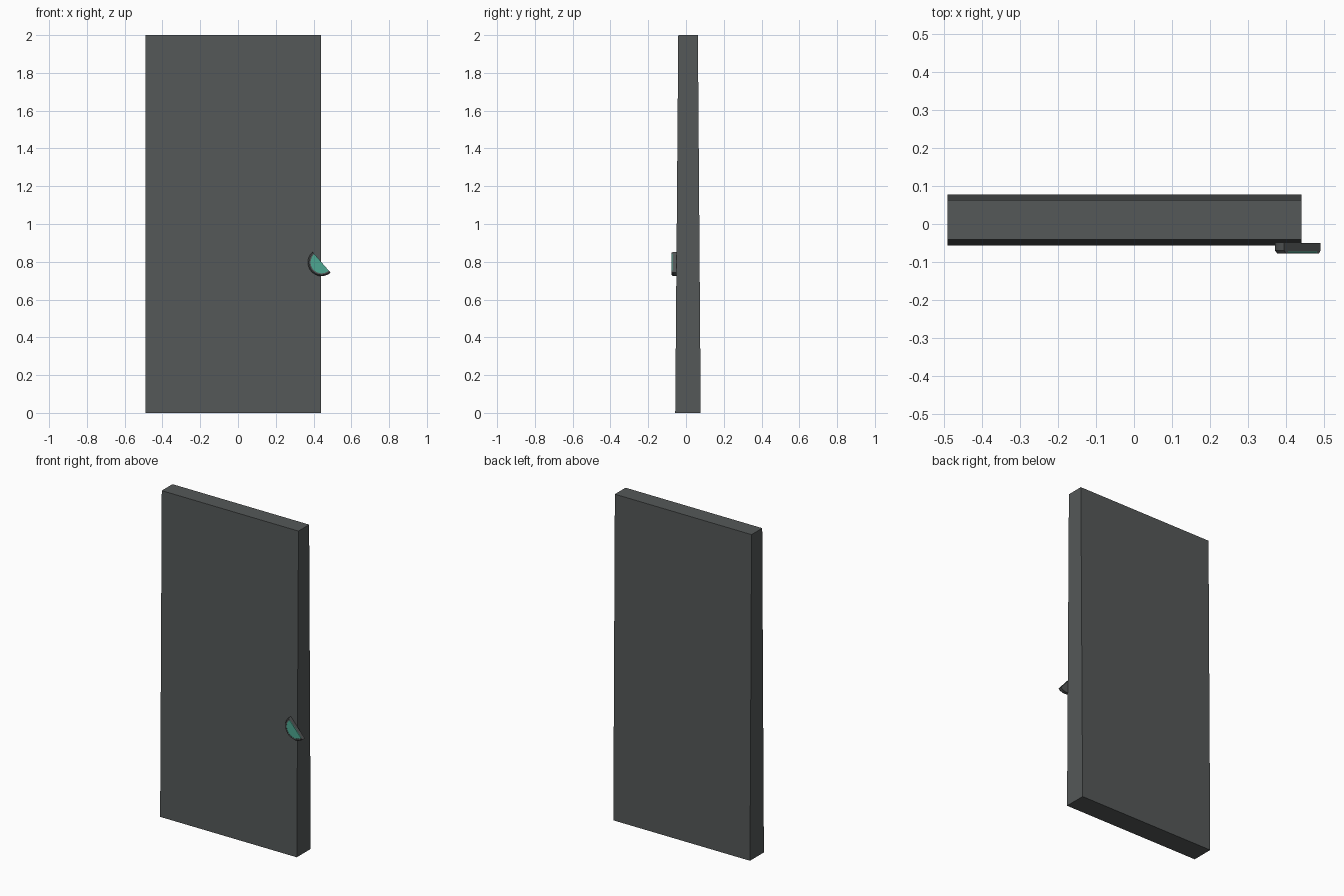
import bpy, bmesh, math

if "Cube" in bpy.data.objects:
    bpy.data.objects.remove(bpy.data.objects["Cube"])


def material(name, rgb):
    m = bpy.data.materials.new(name)
    m.diffuse_color = (*rgb, 1.0)
    m.use_nodes = True
    m.node_tree.nodes["Principled BSDF"].inputs["Base Color"].default_value = m.diffuse_color
    return m


def finish(bm, name, mat):
    bmesh.ops.remove_doubles(bm, verts=bm.verts, dist=1e-5)
    bmesh.ops.recalc_face_normals(bm, faces=bm.faces)
    me = bpy.data.meshes.new(name)
    bm.to_mesh(me)
    bm.free()
    me.materials.append(mat)
    ob = bpy.data.objects.new(name, me)
    bpy.context.collection.objects.link(ob)
    return ob


def half_lathe(name, section, center, start, mat, steps=20):
    """Sweep a closed (radius, y) section through half a turn about a y axis."""
    bm = bmesh.new()
    rings = []
    for i in range(steps + 1):
        a = start + math.pi * i / steps
        rings.append([bm.verts.new((center[0] + r * math.cos(a), y,
                                    center[1] + r * math.sin(a)))
                      for r, y in section])
    n = len(section)
    for a, b in zip(rings, rings[1:]):
        for j in range(n - 1):          # the edge lying on the axis is skipped
            bm.faces.new((a[j], a[j + 1], b[j + 1], b[j]))
    bm.faces.new(rings[0])
    bm.faces.new(rings[-1])
    ob = finish(bm, name, mat)
    bpy.context.view_layer.objects.active = ob
    ob.select_set(True)
    bpy.ops.object.shade_smooth_by_angle(angle=math.radians(30))
    ob.select_set(False)
    return ob


charcoal = material("charcoal", (0.09, 0.098, 0.098))
teal = material("teal", (0.075, 0.39, 0.285))

# door slab: thicker at the foot than at the top
bm = bmesh.new()
bmesh.ops.create_cube(bm, size=1.0)
for v in bm.verts:
    x = 0.44 if v.co.x > 0 else -0.49
    if v.co.z > 0:
        v.co = (x, 0.063 if v.co.y > 0 else -0.041, 2.0)
    else:
        v.co = (x, 0.078 if v.co.y > 0 else -0.057, 0.0)
finish(bm, "door_slab", charcoal)

# half-round handle with a chamfered rim, and its inset coloured plate
CENTER, START = (0.4425, 0.797), math.radians(131)
half_lathe("handle_rim",
           [(0, -0.0505), (0.0727, -0.0505), (0.0727, -0.069), (0.066, -0.0778),
            (0.058, -0.0778), (0.058, -0.072), (0, -0.072)],
           CENTER, START, charcoal)
half_lathe("handle_plate",
           [(0, -0.072), (0.058, -0.072), (0.058, -0.0765), (0, -0.0765)],
           CENTER, START, teal)
